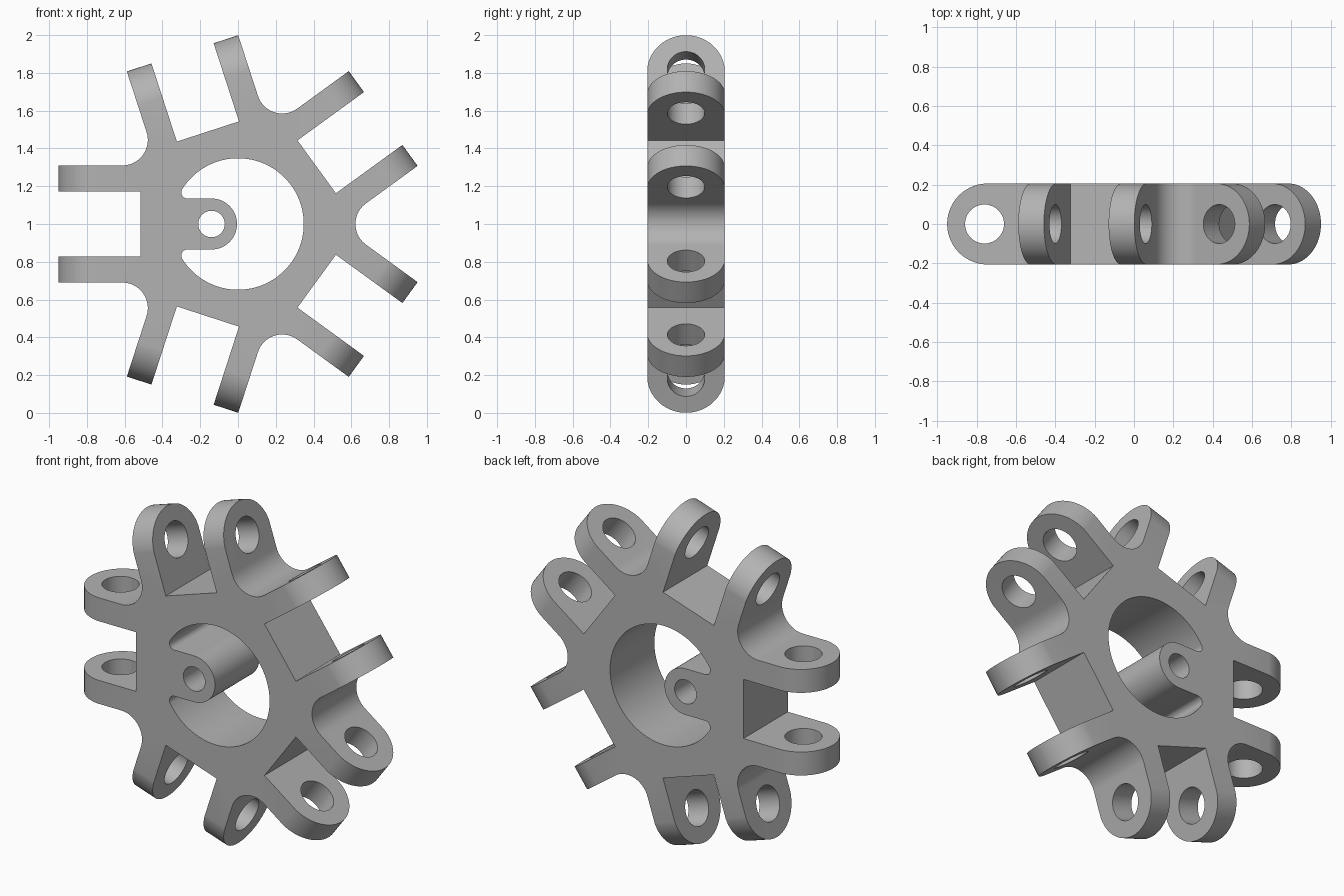
import bpy
import bmesh
from math import radians, sin, cos, tan, atan2, degrees, hypot
from mathutils import Matrix

if "Cube" in bpy.data.objects:
    bpy.data.objects.remove(bpy.data.objects["Cube"], do_unlink=True)

HALF = 0.205                    # half thickness of the hub
SECTORS = range(36, 396, 72)    # directions of the five lug pairs
LUG_IN, LUG_OUT = 0.173, 0.31   # lug faces, measured from the pair's axis
FILLET = 0.135


def arc(cx, cy, r, start, end, steps):
    """Points along an arc, angles in degrees, both ends included."""
    angles = [radians(start + (end - start) * i / steps) for i in range(steps + 1)]
    return [(cx + r * cos(a), cy + r * sin(a)) for a in angles]


def circle(cx, cy, r, steps=48):
    return arc(cx, cy, r, 0, 360, steps)[:-1]


def add_prism(bm, loops, half, matrix):
    """Fill closed outlines (with holes) and extrude them both ways."""
    edges, verts = [], []
    for loop in loops:
        ring = [bm.verts.new((x, y, -half)) for x, y in loop]
        edges += [bm.edges.new((ring[i - 1], ring[i])) for i in range(len(ring))]
        verts += ring
    fill = bmesh.ops.triangle_fill(bm, edges=edges, use_beauty=True, normal=(0, 0, 1))
    faces = [f for f in fill["geom"] if isinstance(f, bmesh.types.BMFace)]
    ext = bmesh.ops.extrude_face_region(bm, geom=faces, use_keep_orig=True)
    top = [v for v in ext["geom"] if isinstance(v, bmesh.types.BMVert)]
    bmesh.ops.translate(bm, verts=top, vec=(0, 0, 2 * half))
    bmesh.ops.transform(bm, matrix=matrix, verts=verts + top)


def make_object(name, bm):
    bmesh.ops.recalc_face_normals(bm, faces=bm.faces)
    mesh = bpy.data.meshes.new(name)
    bm.to_mesh(mesh)
    bm.free()
    obj = bpy.data.objects.new(name, mesh)
    bpy.context.collection.objects.link(obj)
    return obj


# Outer outline: five lug pairs joined by fillets
outline = []
for d in SECTORS:
    c, s = cos(radians(d)), sin(radians(d))
    pair = [(0.97, -LUG_OUT), (0.97, -LUG_IN), (0.515, -LUG_IN),
            (0.515, LUG_IN), (0.97, LUG_IN), (0.97, LUG_OUT)]
    outline += [(u * c - t * s, u * s + t * c) for u, t in pair]
    dist = (LUG_OUT + FILLET) / sin(radians(36))
    mid = radians(d + 36)
    outline += arc(dist * cos(mid), dist * sin(mid), FILLET, d - 90, d - 198, 20)

# Bore outline: large circle with a rounded tongue reaching in from the left
BORE, TONGUE, RELIEF = 0.348, 0.135, 0.032
rz = TONGUE + RELIEF
rx = -((BORE - RELIEF) ** 2 - rz ** 2) ** 0.5
turn = degrees(atan2(rz, rx))
bore = arc(0, 0, BORE, -turn, turn, 80)
bore += arc(rx, rz, RELIEF, turn, 270, 10)[1:]
bore += arc(-0.14, 0, TONGUE, 90, -90, 32)
bore += arc(rx, -rz, RELIEF, 90, 360 - turn, 10)[:-1]

bm = bmesh.new()
add_prism(bm, [outline, bore, circle(-0.14, 0, 0.07)], HALF,
          Matrix.Rotation(radians(90), 4, 'X'))
hub = make_object("lug_hub", bm)

# Cutter: rounds the lug ends and drills the pin holes of each pair
notch = [(1.2, 0.3), (0.744, 0.3)] + arc(0.744, 0, 0.206, 90, -90, 40)
notch += [(0.744, -0.3), (1.2, -0.3)]
bm = bmesh.new()
for d in SECTORS:
    add_prism(bm, [notch], 0.33, Matrix.Rotation(radians(-d), 4, 'Y'))
    add_prism(bm, [circle(0.76, 0, 0.099)], 0.33, Matrix.Rotation(radians(-d), 4, 'Y'))
cutter = make_object("lug_cutter", bm)
cutter.hide_render = True

cut = hub.modifiers.new("lug_shaping", 'BOOLEAN')
cut.operation = 'DIFFERENCE'
cut.solver = 'EXACT'
cut.object = cutter
bpy.ops.object.select_all(action='DESELECT')
bpy.context.view_layer.objects.active = hub
hub.select_set(True)
bpy.ops.object.modifier_apply(modifier=cut.name)
bpy.data.objects.remove(cutter, do_unlink=True)

# Stand on the ground, plain grey, smooth curves with sharp edges
hub.data.transform(Matrix.Translation((0, 0, 1)))
grey = bpy.data.materials.new("plain_grey")
grey.use_nodes = True
colour = (0.45, 0.45, 0.45, 1)
grey.diffuse_color = colour
grey.node_tree.nodes["Principled BSDF"].inputs["Base Color"].default_value = colour
hub.data.materials.clear()
hub.data.materials.append(grey)
bpy.ops.object.shade_smooth_by_angle(angle=radians(25))
